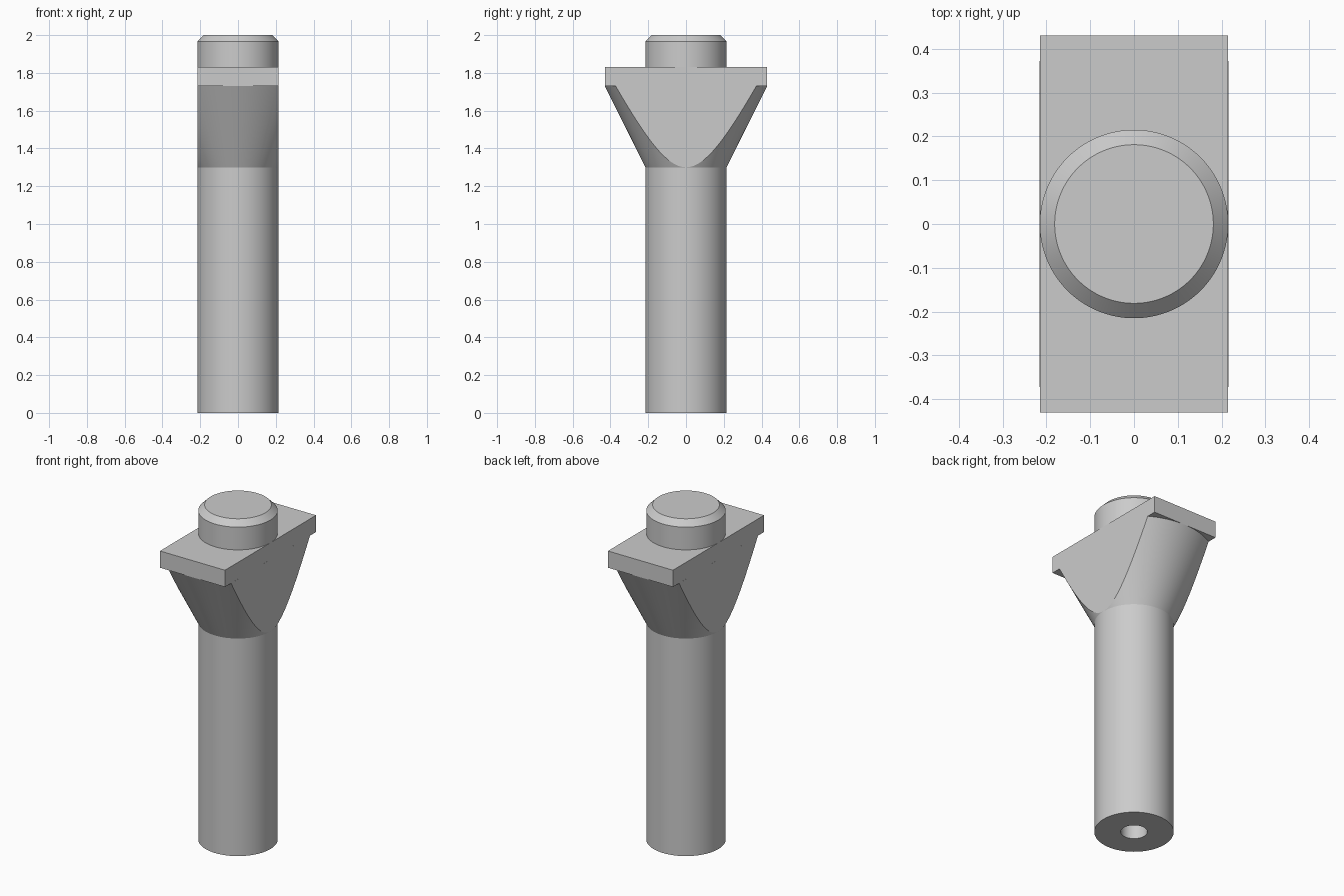
import bpy
import bmesh
import math
from mathutils import Vector

cube = bpy.data.objects.get("Cube")
if cube:
    bpy.data.objects.remove(cube, do_unlink=True)

RADIUS = 0.215          # shaft and pin radius, also half the plate width
HALF_LENGTH = 0.43      # half the plate length, also the flare's top radius
FLARE_BASE, PLATE_BASE, PLATE_TOP, TOP = 1.30, 1.73, 1.83, 2.0
CHAMFER = 0.034
HOLE_RADIUS, HOLE_DEPTH = 0.072, 0.4
SEGMENTS = 128

grey = bpy.data.materials.new("plain grey")
grey.use_nodes = True
grey.diffuse_color = (0.6, 0.6, 0.6, 1)
grey.node_tree.nodes["Principled BSDF"].inputs["Base Color"].default_value = (0.6, 0.6, 0.6, 1)


def finish(name, bm, smooth=True):
    """Turn a bmesh into a named, shaded object."""
    bmesh.ops.recalc_face_normals(bm, faces=bm.faces[:])
    mesh = bpy.data.meshes.new(name)
    bm.to_mesh(mesh)
    bm.free()
    mesh.materials.append(grey)
    obj = bpy.data.objects.new(name, mesh)
    bpy.context.collection.objects.link(obj)
    if smooth:
        bpy.ops.object.select_all(action="DESELECT")
        obj.select_set(True)
        bpy.context.view_layer.objects.active = obj
        bpy.ops.object.shade_smooth_by_angle(angle=math.radians(20))
    return obj


def revolve(profile):
    """Spin a (radius, height) profile round the z axis."""
    bm = bmesh.new()
    verts = [bm.verts.new((r, 0, z)) for r, z in profile]
    edges = [bm.edges.new(pair) for pair in zip(verts, verts[1:])]
    bmesh.ops.spin(bm, geom=verts + edges, cent=(0, 0, 0), axis=(0, 0, 1),
                   angle=math.tau, steps=SEGMENTS, use_merge=False)
    bmesh.ops.remove_doubles(bm, verts=bm.verts[:], dist=1e-5)
    return bm


# Shaft with a blind hole below and a conical flare above
bm = revolve([(0, HOLE_DEPTH), (HOLE_RADIUS, HOLE_DEPTH), (HOLE_RADIUS, 0),
              (RADIUS, 0), (RADIUS, FLARE_BASE),
              (HALF_LENGTH, PLATE_BASE), (0, PLATE_BASE)])

# Flat cheeks on both sides of the flare
for side in (-1, 1):
    cut = bmesh.ops.bisect_plane(
        bm, geom=bm.verts[:] + bm.edges[:] + bm.faces[:], dist=1e-6,
        plane_co=Vector((side * (RADIUS + 0.0001), 0, 0)),
        plane_no=Vector((side, 0, 0)), clear_outer=True)
    rim = [e for e in cut["geom_cut"] if isinstance(e, bmesh.types.BMEdge)]
    bmesh.ops.holes_fill(bm, edges=rim, sides=0)
finish("flared_shaft", bm)

# Rectangular plate
bm = bmesh.new()
bmesh.ops.create_cube(bm, size=1)
bmesh.ops.scale(bm, verts=bm.verts[:],
                vec=(2 * RADIUS, 2 * HALF_LENGTH, PLATE_TOP - PLATE_BASE))
bmesh.ops.translate(bm, verts=bm.verts[:], vec=(0, 0, (PLATE_TOP + PLATE_BASE) / 2))
finish("top_plate", bm, smooth=False)

# Chamfered pin on the plate
finish("top_pin", revolve([(0, PLATE_TOP), (RADIUS, PLATE_TOP),
                           (RADIUS, TOP - CHAMFER), (RADIUS - CHAMFER, TOP), (0, TOP)]))
